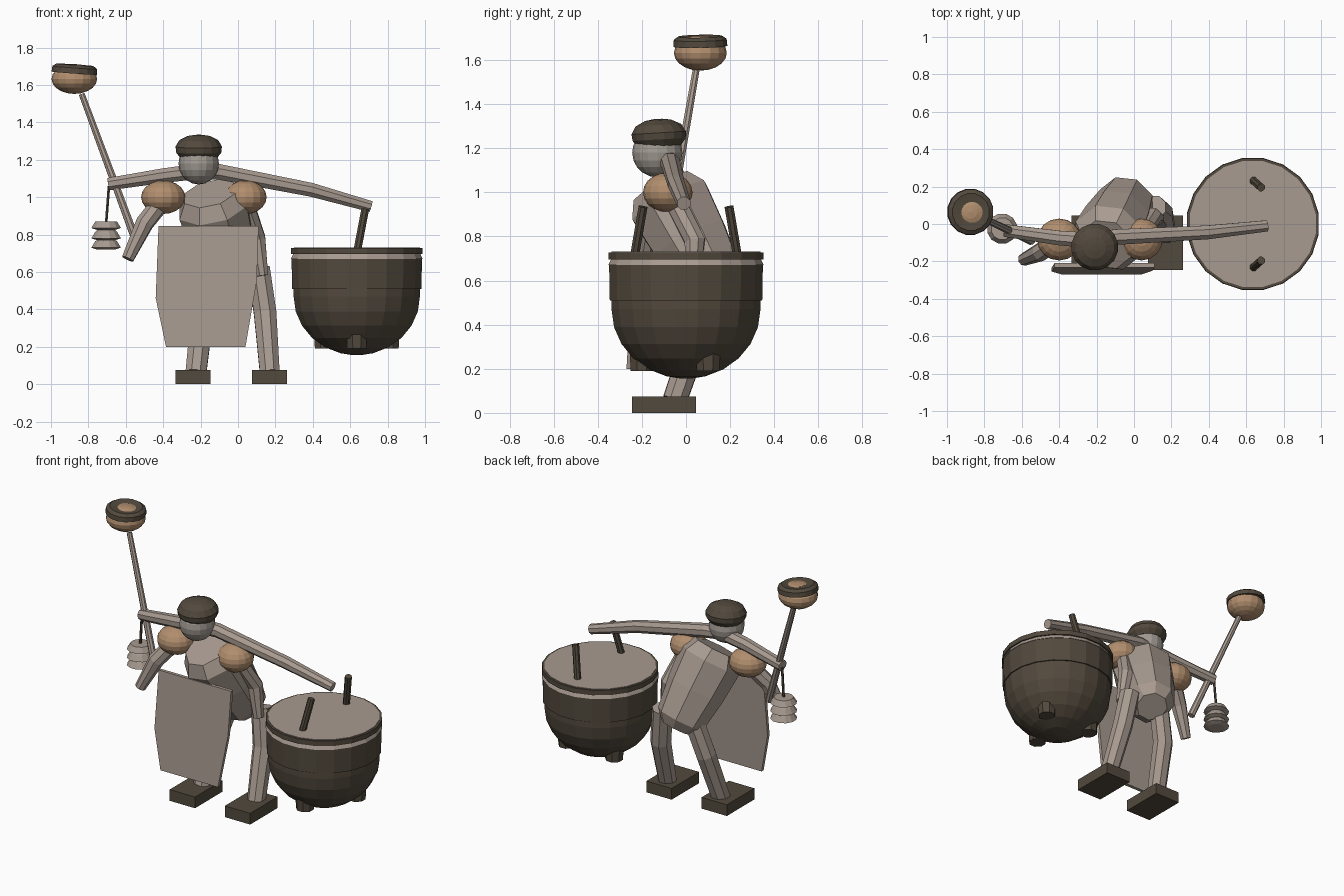
import bpy
import bmesh
from math import cos, sin, tau, radians
from mathutils import Vector

cube = bpy.data.objects.get("Cube")
if cube:
    bpy.data.objects.remove(cube)


def material(name, rgb):
    m = bpy.data.materials.new(name)
    m.use_nodes = True
    m.diffuse_color = (*rgb, 1)
    m.node_tree.nodes["Principled BSDF"].inputs["Base Color"].default_value = (*rgb, 1)
    return m


BEIGE = material("warm beige", (0.39, 0.325, 0.28))
GREY = material("pale grey", (0.36, 0.325, 0.29))
DARK = material("dark brown", (0.085, 0.067, 0.047))
TAN = material("tan", (0.44, 0.27, 0.155))


def finish(bm, name, mat):
    bmesh.ops.recalc_face_normals(bm, faces=bm.faces)
    mesh = bpy.data.meshes.new(name)
    bm.to_mesh(mesh)
    bm.free()
    mesh.materials.append(mat)
    ob = bpy.data.objects.new(name, mesh)
    bpy.context.collection.objects.link(ob)
    return ob


def loft(name, points, radii, mat, sides=8, axis=None):
    """Skin circles along a path; a fixed axis keeps all the rings parallel."""
    bm = bmesh.new()
    pts = [Vector(p) for p in points]
    rings = []
    for i, (p, r) in enumerate(zip(pts, radii)):
        d = Vector(axis) if axis else pts[min(i + 1, len(pts) - 1)] - pts[max(i - 1, 0)]
        d.normalize()
        ref = Vector((1, 0, 0)) if abs(d.x) < 0.8 else Vector((0, 1, 0))
        u = (ref - d * ref.dot(d)).normalized()
        v = d.cross(u)
        angles = [tau * (k + 0.5) / sides for k in range(sides)]
        rings.append([bm.verts.new(p + r * (cos(a) * u + sin(a) * v)) for a in angles])
    for a, b in zip(rings, rings[1:]):
        for k in range(sides):
            j = (k + 1) % sides
            bm.faces.new((a[k], a[j], b[j], b[k]))
    bm.faces.new(rings[0])
    bm.faces.new(rings[-1])
    return finish(bm, name, mat)


def lathe(name, base, profile, mat, sides=16, axis=(0, 0, 1)):
    """Revolve (radius, height) pairs about an axis through the base point."""
    d = Vector(axis).normalized()
    pts = [Vector(base) + d * h for r, h in profile]
    return loft(name, pts, [r for r, h in profile], mat, sides, d)


def ball(name, centre, size, mat):
    bm = bmesh.new()
    bmesh.ops.create_uvsphere(bm, u_segments=16, v_segments=10, radius=1)
    bmesh.ops.scale(bm, vec=size, verts=bm.verts)
    bmesh.ops.translate(bm, vec=centre, verts=bm.verts)
    return finish(bm, name, mat)


def box(name, centre, size, mat):
    bm = bmesh.new()
    bmesh.ops.create_cube(bm, size=1)
    bmesh.ops.scale(bm, vec=size, verts=bm.verts)
    bmesh.ops.translate(bm, vec=centre, verts=bm.verts)
    return finish(bm, name, mat)


# Hunched torso, leaning forward
lathe("torso", (-0.15, -0.11, 1.02),
      [(0.15, 0), (0.2, 0.08), (0.185, 0.28), (0.155, 0.49), (0.1, 0.55)],
      BEIGE, 8, (0.22, 0.46, -0.85))

# Head and cap
ball("head", (-0.21, -0.13, 1.18), (0.108, 0.114, 0.112), GREY)
lathe("cap", (-0.21, -0.12, 1.21),
      [(0.1, 0), (0.123, 0.03), (0.126, 0.06), (0.105, 0.095), (0.06, 0.117), (0.02, 0.123)],
      DARK, 16, (0, -0.06, 1))

# Shoulders
ball("right_shoulder", (-0.4, -0.083, 1.0), (0.118, 0.112, 0.09), TAN)
ball("left_shoulder", (0.04, -0.083, 1.0), (0.113, 0.112, 0.09), TAN)

# Arms
loft("right_arm", [(-0.42, -0.1, 0.96), (-0.5, -0.15, 0.86), (-0.59, -0.19, 0.67)],
     [0.05, 0.05, 0.034], BEIGE)
loft("left_arm", [(0.04, -0.05, 0.96), (0.1, 0.04, 0.78), (0.13, 0.03, 0.58)],
     [0.05, 0.05, 0.034], BEIGE)

# Legs and feet
loft("left_leg", [(0.11, 0.09, 0.62), (0.145, 0.06, 0.38), (0.17, -0.05, 0.06)],
     [0.065, 0.065, 0.057], BEIGE)
loft("right_leg", [(-0.12, 0.1, 0.62), (-0.19, 0.06, 0.38), (-0.225, -0.05, 0.06)],
     [0.065, 0.065, 0.06], BEIGE)
for side, x in (("left", 0.168), ("right", -0.24)):
    box(side + "_foot", (x, -0.1, 0.0375), (0.187, 0.29, 0.075), DARK)

# Apron panel, tilted slightly
outline = [(-0.425, 0.845), (0.11, 0.845), (0.1, 0.55), (0.04, 0.2), (-0.385, 0.2), (-0.44, 0.46)]
bm = bmesh.new()
face = bm.faces.new([bm.verts.new((x, -0.27 + 0.06 * (z - 0.2), z)) for x, z in outline])
extruded = bmesh.ops.extrude_face_region(bm, geom=[face])
moved = [g for g in extruded["geom"] if isinstance(g, bmesh.types.BMVert)]
bmesh.ops.translate(bm, vec=(0, 0.022, 0), verts=moved)
finish(bm, "apron", BEIGE)

# Carrying yoke across the shoulders
loft("yoke", [(-0.69, -0.035, 1.07), (-0.4, -0.075, 1.115), (-0.2, -0.09, 1.14),
              (-0.1, -0.07, 1.135), (0.39, -0.045, 1.04), (0.71, -0.01, 0.95)],
     [0.036, 0.042, 0.045, 0.045, 0.04, 0.032], BEIGE)

# Hanging stack of cups
loft("cord", [(-0.69, -0.03, 1.06), (-0.705, -0.025, 0.86)], [0.008, 0.008], DARK, 6)
cups = []
for top in (0.87, 0.815, 0.765):
    cups += [(0.06, top), (0.082, top - 0.035), (0.05, top - 0.045)]
lathe("cup_stack", (-0.705, -0.025, 0), cups, BEIGE, 12)

# Raised pole with a bowl and a thick rim
loft("pole", [(-0.55, -0.09, 0.78), (-0.835, 0.045, 1.55)], [0.023, 0.017], BEIGE)
ball("bowl", (-0.875, 0.065, 1.632), (0.122, 0.12, 0.08), TAN)
tilt = (0.07, -0.02, 1)
rim = lathe("bowl_rim", (-0.875, 0.065, 1.663),
            [(0.05, 0), (0.125, 0), (0.122, 0.03), (0.1, 0.045), (0.05, 0.038)],
            DARK, 16, tilt)
lathe("bowl_filling", (-0.875, 0.065, 1.663), [(0.049, 0.02), (0.049, 0.04)], TAN, 16, tilt)

# Cauldron: round belly, straight collar, pale band, rim and lid
POT = (0.635, 0, 0)
belly = [(0.342 * cos(radians(a)), 0.47 - 0.315 * sin(radians(a))) for a in range(0, 90, 15)]
lathe("pot_belly", POT, [(0.342, 0.52)] + belly + [(0.02, 0.155)], DARK, 20)
lathe("pot_collar", POT, [(0.35, 0.51), (0.353, 0.67)], DARK, 20)
lathe("pot_band", POT, [(0.357, 0.67), (0.345, 0.695)], BEIGE, 20)
lathe("pot_rim", POT, [(0.355, 0.695), (0.355, 0.728)], DARK, 20)
lathe("pot_lid", POT, [(0.341, 0.72), (0.341, 0.731)], BEIGE, 20)

# Pot feet, three around the base
for k in range(3):
    a = tau * (k / 3 - 0.25)
    centre = (0.635 + 0.2 * cos(a), 0.2 * sin(a), 0)
    lathe("pot_foot_%d" % (k + 1), centre, [(0.055, 0.19), (0.06, 0.28)], DARK, 8)

# Handle rods
for side, y in (("front", -1), ("back", 1)):
    loft(side + "_handle", [(0.635, 0.235 * y, 0.7), (0.68, 0.195 * y, 0.935)],
         [0.022, 0.022], DARK, 8)
